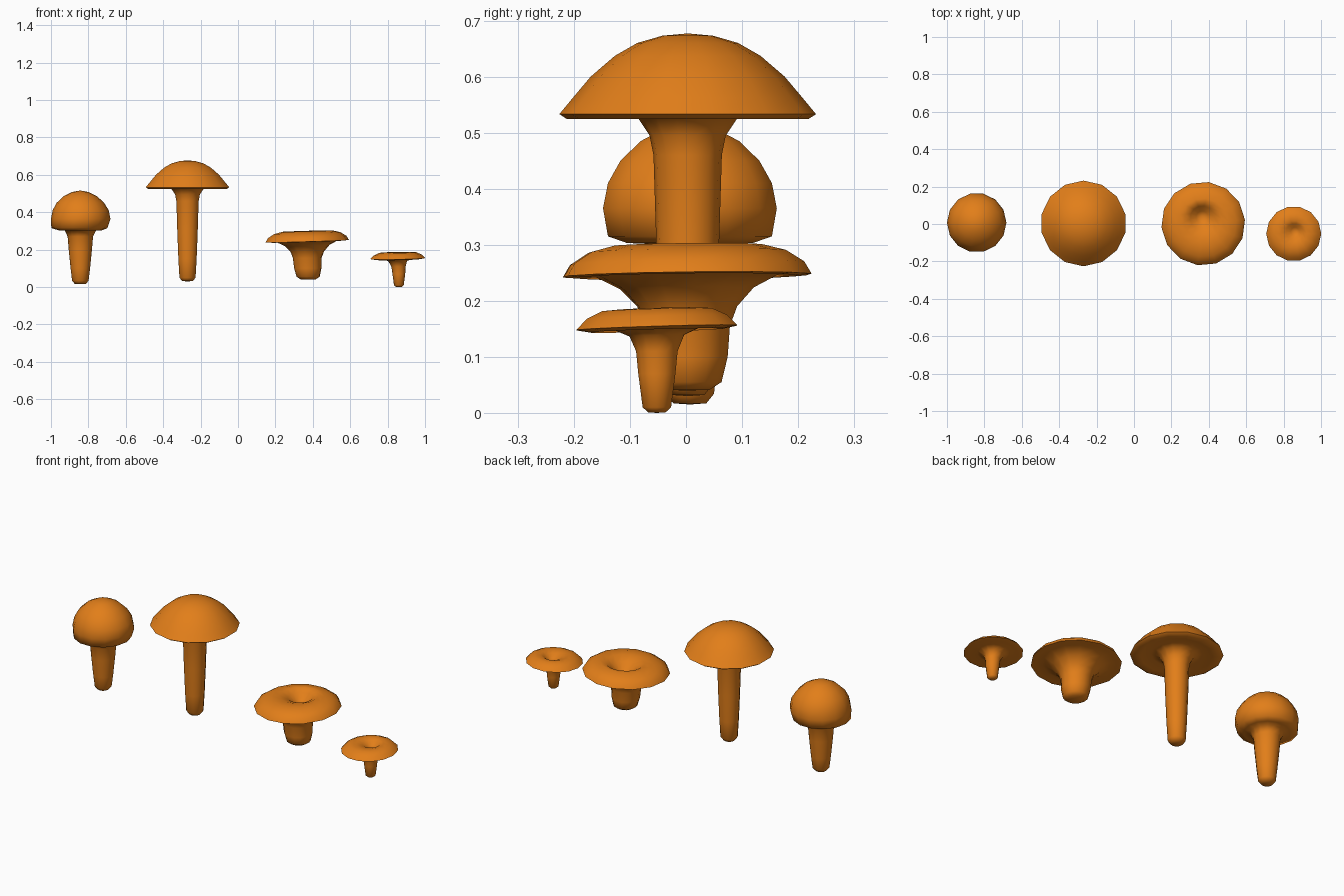
import bpy, bmesh, math

mat = bpy.data.materials.new("mushroom_orange")
mat.diffuse_color = (0.76, 0.21, 0.01, 1)


def mushroom(name, centre, profile, sides, tilt=(0, 0), tilt_from=9, turn=0):
    """Lathe a closed profile of (radius, z, shift_x, shift_y) from foot to crown."""
    bm = bmesh.new()
    rings = []
    for r, z, *shift in profile:
        sx, sy = shift if shift else (0, 0)
        ring = []
        for i in range(1 if r == 0 else sides):
            a = 2 * math.pi * (i + turn) / sides
            x, y = sx + r * math.cos(a), sy + r * math.sin(a)
            dz = tilt[0] * x + tilt[1] * y if z > tilt_from else 0
            ring.append(bm.verts.new((x, y, z + dz)))
        rings.append(ring)
    for lo, hi in zip(rings, rings[1:]):
        for i in range(sides):
            j = (i + 1) % sides
            if len(lo) == 1:
                bm.faces.new((lo[0], hi[j], hi[i]))
            elif len(hi) == 1:
                bm.faces.new((lo[i], lo[j], hi[0]))
            else:
                bm.faces.new((lo[i], lo[j], hi[j], hi[i]))
    bmesh.ops.recalc_face_normals(bm, faces=bm.faces)
    me = bpy.data.meshes.new(name)
    bm.to_mesh(me)
    bm.free()
    ob = bpy.data.objects.new(name, me)
    ob.location = (centre[0], centre[1], 0)
    me.materials.append(mat)
    bpy.context.collection.objects.link(ob)
    bpy.ops.object.select_all(action='DESELECT')
    ob.select_set(True)
    bpy.context.view_layer.objects.active = ob
    bpy.ops.object.shade_smooth_by_angle(angle=math.radians(75))


# Round button mushroom
mushroom("button_mushroom", (-0.843, 0.007), [
    (0, 0.015), (0.03, 0.017), (0.044, 0.034), (0.052, 0.10), (0.062, 0.20),
    (0.068, 0.27), (0.083, 0.302), (0.115, 0.303), (0.150, 0.315, -0.005, 0),
    (0.159, 0.365, 0.002, 0), (0.150, 0.41, 0.002, 0), (0.127, 0.45), (0.09, 0.485),
    (0.045, 0.508), (0, 0.516)], 14)

# Tall mushroom with a wide domed cap
mushroom("tall_mushroom", (-0.27, 0.003), [
    (0, 0.03), (0.03, 0.032), (0.044, 0.05), (0.05, 0.15), (0.056, 0.30),
    (0.061, 0.46), (0.068, 0.495), (0.088, 0.525), (0.125, 0.537),
    (0.175, 0.525), (0.215, 0.524), (0.229, 0.533), (0.205, 0.562), (0.173, 0.60),
    (0.13, 0.637), (0.09, 0.66), (0.045, 0.673), (0, 0.677)], 14, turn=0.5)

# Stout funnel mushroom with a dimpled cap
mushroom("funnel_mushroom", (0.37, 0.002), [
    (0, 0.04, 0.005, 0), (0.04, 0.041, 0.005, 0), (0.062, 0.055, 0.005, 0),
    (0.073, 0.10, 0.003, 0), (0.077, 0.155), (0.09, 0.19), (0.12, 0.222),
    (0.165, 0.245), (0.20, 0.243), (0.224, 0.245), (0.211, 0.267), (0.178, 0.288),
    (0.135, 0.299), (0.10, 0.298, -0.002, 0.015), (0.065, 0.28, -0.005, 0.03),
    (0.032, 0.25, -0.006, 0.035), (0, 0.235, -0.007, 0.04)], 14,
    tilt=(0.03, 0.012), tilt_from=0.22, turn=0.2)

# Small flat mushroom with a dimpled cap
mushroom("small_mushroom", (0.854, -0.052), [
    (0, 0, 0.006, 0), (0.016, 0.001, 0.006, 0), (0.026, 0.01, 0.006, 0),
    (0.034, 0.07, 0.006, 0), (0.038, 0.11, 0.004, 0), (0.05, 0.138), (0.08, 0.151),
    (0.12, 0.147), (0.147, 0.152), (0.128, 0.171), (0.10, 0.184), (0.07, 0.186),
    (0.045, 0.178, 0.003, 0.01), (0.022, 0.16, 0.006, 0.012),
    (0, 0.152, 0.006, 0.015)], 14, tilt=(0.02, 0.03), tilt_from=0.13)
